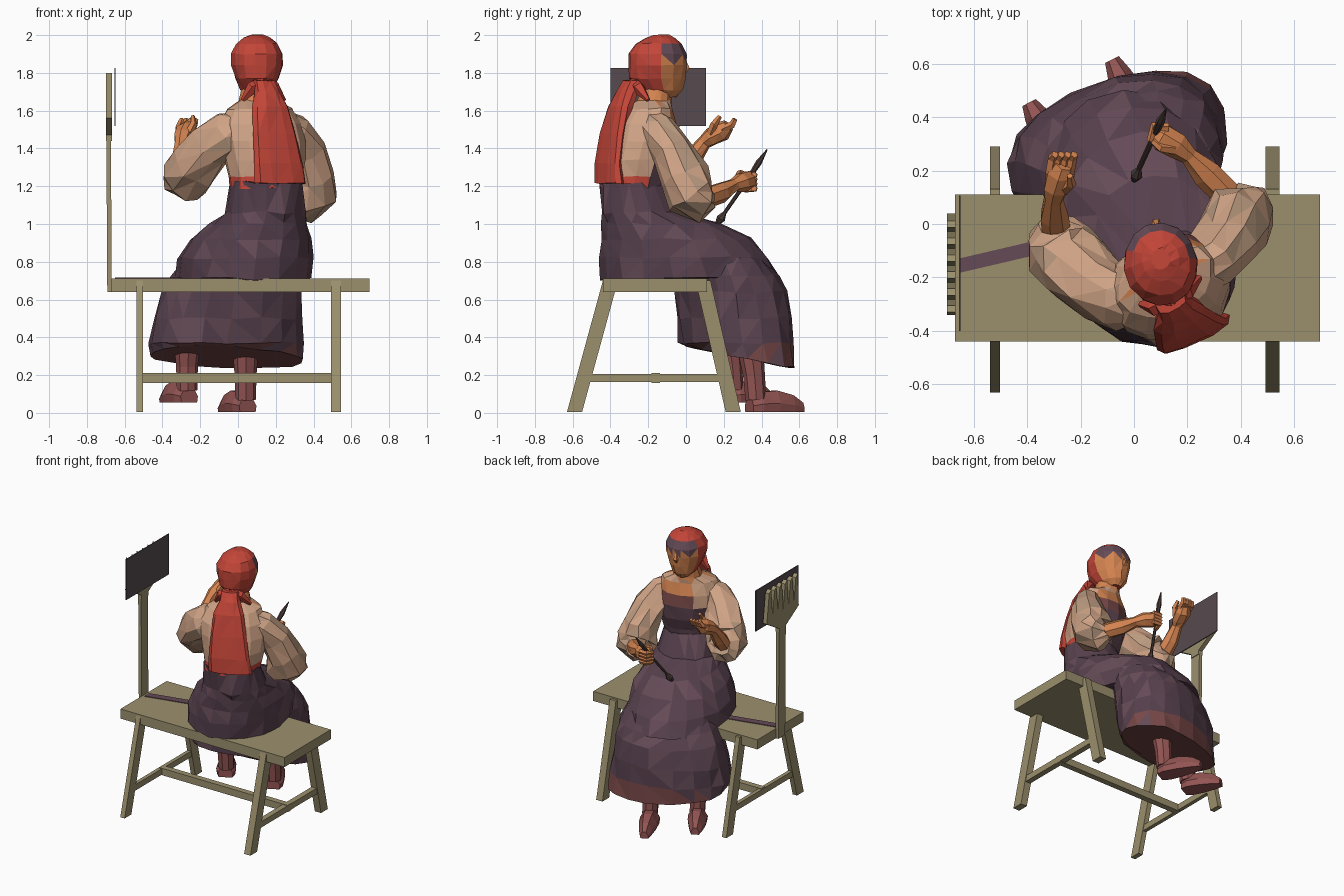
import bpy, bmesh, math, random
from mathutils import Vector

random.seed(4)

def mat(name, r, g, b):
    m = bpy.data.materials.new(name)
    m.diffuse_color = (r, g, b, 1)
    return m

WOOD = mat("wood", .33, .28, .155)
DARK = mat("dark_wood", .07, .045, .04)
PANEL = mat("panel_cloth", .095, .07, .08)
SKIN = mat("skin", .66, .23, .08)
BLOUSE = mat("blouse", .63, .37, .24)
BLOUSE2 = mat("blouse_shade", .50, .33, .22)
RED = mat("red_cloth", .55, .06, .04)
PLUM = mat("plum", .095, .052, .075)
PLUM2 = mat("plum_light", .13, .07, .095)
HEM = mat("hem", .19, .065, .065)
FOOT = mat("feet", .29, .09, .085)

def make(name, bm, mats, pick=None):
    bmesh.ops.recalc_face_normals(bm, faces=bm.faces[:])
    bm.normal_update()
    if pick:
        for f in bm.faces:
            f.material_index = mats.index(pick(f.calc_center_median(), f.normal))
    me = bpy.data.meshes.new(name)
    bm.to_mesh(me)
    bm.free()
    for m in mats:
        me.materials.append(m)
    ob = bpy.data.objects.new(name, me)
    bpy.context.collection.objects.link(ob)

def skin_rings(name, rings, mats, pick=None, jitter=0, tris=True):
    bm = bmesh.new()
    vs = [[bm.verts.new(p + Vector([random.uniform(-jitter, jitter) for _ in range(3)])) for p in r] for r in rings]
    n = len(vs[0])
    for a, b in zip(vs, vs[1:]):
        for i in range(n):
            j = (i + 1) % n
            bm.faces.new((a[i], a[j], b[j], b[i]))
    bm.faces.new(vs[0])
    bm.faces.new(vs[-1])
    if tris:
        bmesh.ops.triangulate(bm, faces=[f for f in bm.faces if len(f.verts) == 4])
    make(name, bm, mats, pick)

def loft(name, rows, yaw, mats, n=16, pick=None, jitter=0, power=2.0, tilt=0):
    """Horizontal rings (x, y, z, rx, ry); tilt slopes the first ring down toward the back."""
    rings, w = [], math.radians(yaw)
    for k, (x, y, z, rx, ry) in enumerate(rows):
        ring = []
        for i in range(n):
            c, s = math.cos(i * math.tau / n), math.sin(i * math.tau / n)
            u = rx * math.copysign(abs(c) ** (2 / power), c)
            v = ry * math.copysign(abs(s) ** (2 / power), s)
            dy = u * math.sin(w) + v * math.cos(w)
            ring.append(Vector((x + u * math.cos(w) - v * math.sin(w), y + dy, z + (tilt * dy if k == 0 else 0))))
        rings.append(ring)
    skin_rings(name, rings, mats, pick, jitter)

def tube(name, pts, mats, n=8, pick=None, jitter=0):
    """Rings (x, y, z, r) that follow a path."""
    P = [Vector(p[:3]) for p in pts]
    u, rings = Vector((.3, .2, 1)), []
    for i, p in enumerate(P):
        d = (P[min(i + 1, len(P) - 1)] - P[max(i - 1, 0)]).normalized()
        if abs(d.dot(u.normalized())) > .95:
            u = Vector((1, 0, 0))
        u = (u - d * u.dot(d)).normalized()
        v = d.cross(u)
        rings.append([p + pts[i][3] * (u * math.cos(t * math.tau / n) + v * math.sin(t * math.tau / n)) for t in range(n)])
    skin_rings(name, rings, mats, pick, jitter)

def beam(name, a, b, u, v, m):
    """Straight bar from a to b with section half-vectors u and v."""
    a, b, u, v = map(Vector, (a, b, u, v))
    skin_rings(name, [[p - u - v, p + u - v, p + u + v, p - u + v] for p in (a, b)], [m], tris=False)

def mix(a, b, share):
    return lambda c, n: b if random.random() < share else a

# Bench: seat, splayed legs, stretchers
beam("seat", (-.67, -.165, .675), (.695, -.165, .675), (0, .275, 0), (0, 0, .036), WOOD)
for side, x, w in (("left", -.52, .018), ("right", .518, .026)):
    for end, y0, y1 in (("front", -.59, -.40), ("back", .25, .09)):
        beam(f"{end}_{side}_leg", (x, y0, .005), (x, y1, .70), (w, 0, 0), (0, .04, 0), WOOD)
    beam(side + "_stretcher", (x, -.52, .185), (x, .20, .185), (w * .8, 0, 0), (0, 0, .022), WOOD)
beam("long_stretcher", (-.53, -.16, .185), (.54, -.16, .185), (0, .022, 0), (0, 0, .026), WOOD)
beam("seat_strip", (-.65, -.155, .713), (-.2, -.05, .713), (0, .027, 0), (0, 0, .003), PLUM2)

# Distaff: post, toothed comb and cloth panel
beam("comb_post", (-.68, -.15, .64), (-.685, -.15, 1.45), (.012, 0, 0), (0, .04, 0), WOOD)
outline = [(-.19, 1.44), (-.19, 1.47), (-.34, 1.56)]
for i in range(6):
    y = -.34 + i * .0633
    outline += [(y + .01, 1.80), (y + .035, 1.78), (y + .058, 1.60)]
outline += [(.04, 1.56), (-.11, 1.47), (-.11, 1.44)]
skin_rings("comb_head", [[Vector((x, y, z)) for y, z in outline] for x in (-.70, -.668)], [WOOD], tris=False)
beam("panel", (-.652, -.147, 1.52), (-.652, -.147, 1.825), (.003, 0, 0), (0, .253, 0), PANEL)

# Skirt: hips and lap, then the fall over the knees
loft("skirt_lap", [(.02, .02, .71, .345, .48), (.04, -.01, .82, .345, .455), (.07, -.05, .92, .315, .40),
                   (.11, -.13, 1.0, .25, .32), (.145, -.24, 1.06, .21, .21), (.145, -.28, 1.22, .19, .175)],
     15, [PLUM, PLUM2], 18, mix(PLUM, PLUM2, .25), .008, 2.2)
loft("skirt_fall", [(-.06, .285, .295, .42, .255), (-.06, .265, .37, .42, .27), (-.055, .255, .50, .40, .28),
                    (-.035, .24, .64, .37, .275), (-.01, .215, .73, .34, .255), (.01, .18, .82, .29, .21),
                    (.03, .12, .88, .2, .15)],
     20, [PLUM, PLUM2, HEM], 18,
     lambda c, n: HEM if n.z < -.7 or c.z < .335 and random.random() < .75 else (PLUM2 if random.random() < .3 else PLUM),
     .008, 2.3, -.2)

# Torso with bodice in front and red sash behind
def torso_colour(c, n):
    if n.y > .1 and c.z < 1.59 and n.y > abs(n.x) * (.6 if c.z < 1.42 else 1.3):
        return PLUM2 if c.z < 1.41 else (HEM if c.z < 1.53 else SKIN)
    if c.z < 1.26:
        return RED
    return SKIN if c.z > 1.64 else BLOUSE
loft("torso", [(.145, -.28, 1.19, .19, .175), (.145, -.27, 1.25, .20, .18), (.14, -.25, 1.34, .22, .195),
               (.13, -.235, 1.44, .235, .195), (.12, -.23, 1.53, .225, .175), (.115, -.21, 1.61, .185, .135),
               (.105, -.17, 1.655, .10, .09), (.10, -.15, 1.75, .07, .075)],
     24, [BLOUSE, PLUM2, HEM, RED, SKIN], 14, torso_colour, .005)

# Head: one form, kerchief behind, hair and face in front
def head_colour(c, n):
    if c.y + .15 * (c.x - .1) < -.105 - .25 * max(0, c.z - 1.9) or c.z > 1.955:
        return RED
    return PLUM2 if c.z > 1.87 else SKIN
loft("head", [(.095, -.11, 1.67, .045, .06), (.095, -.13, 1.71, .085, .115), (.10, -.15, 1.77, .115, .15),
              (.10, -.15, 1.84, .138, .157), (.10, -.15, 1.90, .138, .155), (.10, -.145, 1.955, .11, .125),
              (.10, -.135, 1.985, .07, .08), (.10, -.13, 2.0, .035, .04)],
     8, [RED, PLUM2, SKIN], 14, head_colour, .003)
tube("nose", [(.085, -.01, 1.87, .01), (.083, .002, 1.825, .02), (.085, -.01, 1.80, .012)], [SKIN], 5)

# Kerchief knot and tail
loft("kerchief_tail", [(.135, -.29, 1.76, .06, .035), (.15, -.31, 1.70, .07, .05), (.17, -.35, 1.62, .105, .045),
                       (.19, -.385, 1.48, .125, .04), (.215, -.41, 1.32, .14, .035), (.225, -.405, 1.215, .15, .04)],
     25, [RED], 10, None, .004, 2.6)
for s in (-1, 1):
    tube("knot_flap_" + ("left" if s < 0 else "right"),
         [(.135, -.28, 1.75, .03), (.135 + s * .06, -.28 + s * .03, 1.72, .035),
          (.135 + s * .11, -.25 + s * .05, 1.655, .012)], [RED], 5)

# Puffed sleeves, forearms and hands
cloth = mix(BLOUSE, BLOUSE2, .25)
tube("left_sleeve", [(.04, -.28, 1.51, .09), (-.05, -.28, 1.475, .115), (-.14, -.235, 1.41, .12), (-.22, -.16, 1.31, .135),
                     (-.27, -.09, 1.25, .14), (-.30, -.03, 1.26, .11), (-.30, .0, 1.28, .065)],
     [BLOUSE, BLOUSE2], 10, cloth, .013)
tube("right_sleeve", [(.22, -.19, 1.52, .09), (.28, -.145, 1.49, .105), (.345, -.075, 1.385, .115), (.38, -.01, 1.26, .13),
                      (.385, .03, 1.155, .14), (.37, .085, 1.12, .115), (.345, .12, 1.13, .065)],
     [BLOUSE, BLOUSE2], 10, cloth, .013)
tube("left_forearm", [(-.29, -.05, 1.25, .055), (-.30, .03, 1.34, .055), (-.30, .095, 1.43, .038), (-.29, .13, 1.46, .05),
                      (-.275, .19, 1.49, .055), (-.26, .225, 1.52, .035)], [SKIN], 7, None, .003)
tube("right_forearm", [(.38, .08, 1.13, .055), (.27, .19, 1.17, .055), (.205, .255, 1.205, .037), (.16, .295, 1.22, .052),
                       (.105, .325, 1.23, .055), (.07, .345, 1.22, .03)], [SKIN], 7, None, .003)
for i in range(4):
    x = -.315 + i * .024
    tube(f"left_finger_{i}", [(x, .19, 1.50, .02), (x + .01, .245, 1.525, .02), (x + .02, .26, 1.555, .014)], [SKIN], 5)
    z = 1.26 - i * .024
    tube(f"right_finger_{i}", [(.13, .36, z, .017), (.075, .365, z, .018), (.06, .31, z - .01, .013)], [SKIN], 5)
tube("left_thumb", [(-.26, .13, 1.48, .024), (-.235, .15, 1.53, .02), (-.24, .18, 1.57, .012)], [SKIN], 5)
tube("right_thumb", [(.15, .28, 1.25, .022), (.10, .285, 1.27, .018), (.07, .31, 1.265, .012)], [SKIN], 5)

# Spindle
tube("spindle", [(.0, .165, 1.0, .012), (.01, .185, 1.03, .024), (.018, .205, 1.06, .01), (.075, .33, 1.24, .011),
                 (.10, .385, 1.325, .017), (.12, .43, 1.395, .003)], [DARK], 6)

# Lower legs and broad flat-soled feet
for side, x, y, z, dx, dy in (("right", .04, .36, .0, -.12, .25), ("left", -.27, .24, .05, -.12, .21)):
    tube(side + "_shin", [(x, y - .03, .42, .075), (x, y, .2 + z, .058), (x, y + .01, .07 + z, .055)], [FOOT], 8)
    rows = [(-.1, .045, .045, .05), (.1, .06, .058, .065), (.45, .055, .068, .07), (.8, .04, .075, .055),
            (1.02, .025, .04, .03)]
    rings = []
    for t, w, h, k in rows:
        rings.append([Vector((x + dx * t + w * 1.05 * u * .88, y + dy * t + w * 1.05 * u * .45, z + .006 + v * 1.6 * k))
                      for u, v in ((-1, 0), (1, 0), (1.1, .4), (.5, 1), (-.5, 1), (-1.1, .4))])
    skin_rings(side + "_foot", rings, [FOOT])
